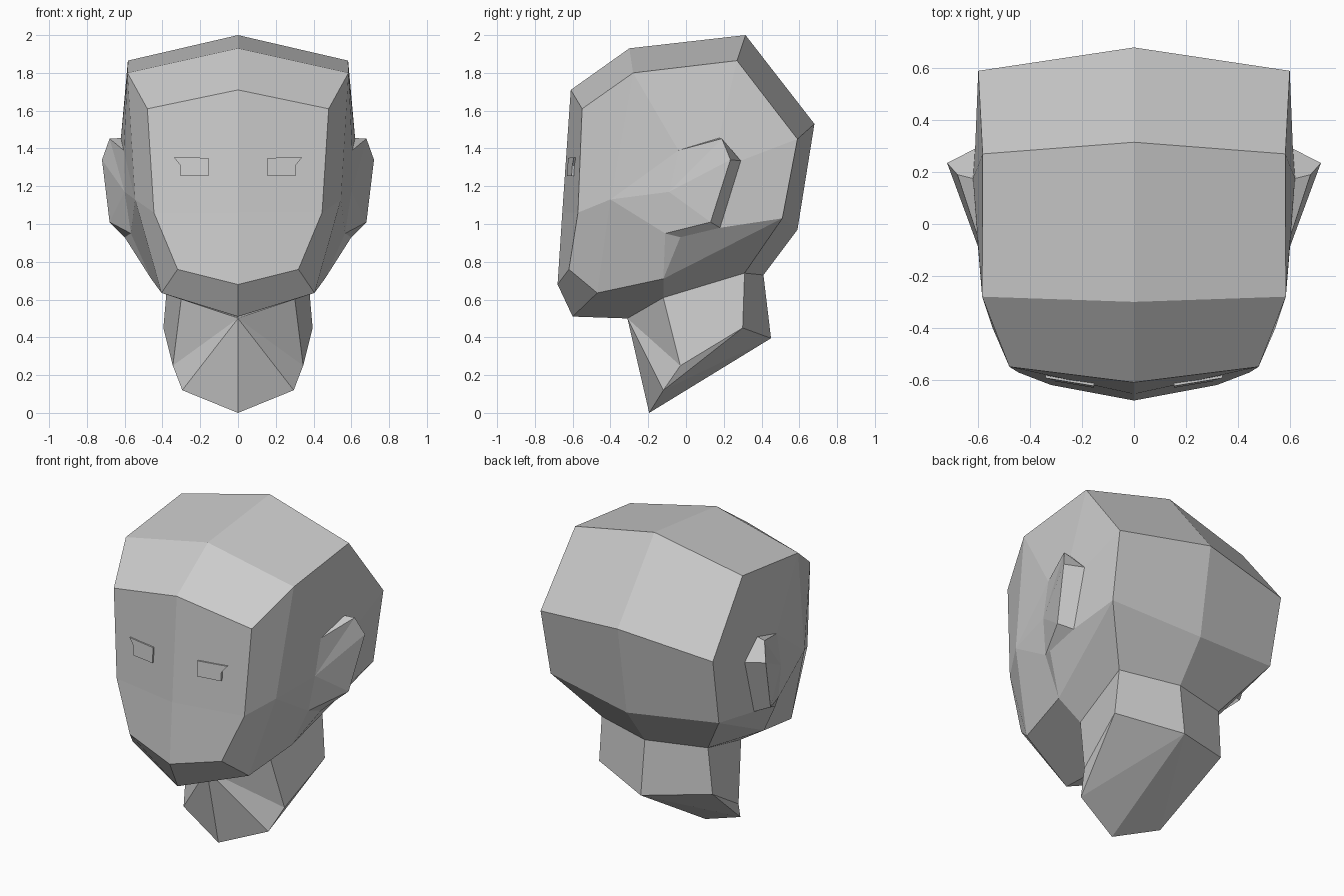
import bpy, bmesh
from mathutils import Vector

if "Cube" in bpy.data.objects:
    bpy.data.objects.remove(bpy.data.objects["Cube"])

clay = bpy.data.materials.new("clay_grey")
clay.diffuse_color = (0.6, 0.6, 0.6, 1)
clay.use_nodes = True
clay.node_tree.nodes["Principled BSDF"].inputs["Base Color"].default_value = clay.diffuse_color


def mirrored_part(name, faces, centre):
    """Half shell facing away from centre, mirrored across x = 0."""
    bm = bmesh.new()
    for pts in faces:
        f = bm.faces.new([bm.verts.new(p) for p in pts])
        f.normal_update()
        if f.normal.dot(f.calc_center_median() - Vector(centre)) < 0:
            f.normal_flip()
    bmesh.ops.remove_doubles(bm, verts=bm.verts, dist=0.0005)
    mesh = bpy.data.meshes.new(name)
    bm.to_mesh(mesh)
    bm.free()
    mesh.materials.append(clay)
    ob = bpy.data.objects.new(name, mesh)
    bpy.context.collection.objects.link(ob)
    mod = ob.modifiers.new("mirror", 'MIRROR')
    mod.use_clip = True
    return ob


# Skull: centre-line profile (y, z) from under the chin, over the top, to the nape
middle = [(0, y, z) for y, z in [
    (-0.60, 0.51), (-0.68, 0.68), (-0.655, 1.06), (-0.61, 1.71), (-0.30, 1.93),
    (0.315, 2.0), (0.68, 1.53), (0.59, 0.97), (0.41, 0.73)]]
# Matching rim where the skull turns onto the side of the head
rim = [(0.405, -0.47, 0.635), (0.32, -0.62, 0.76), (0.445, -0.572, 1.06),
       (0.48, -0.55, 1.61), (0.585, -0.28, 1.80), (0.583, 0.27, 1.865),
       (0.60, 0.59, 1.45), (0.586, 0.51, 1.03), (0.37, 0.31, 0.74)]
jaw, chin, cheek, brow, top_front, top_back, back, back_low, nape = rim

# Side of head and neck joints
temple = (0.545, -0.40, 1.13)
jaw_mid = (0.46, -0.12, 0.71)
throat = (0, -0.31, 0.50)
neck_side = (0.30, -0.12, 0.61)

# Ear root on the head, and its raised outer edge
root = [(0.60, -0.09, 1.17), (0.605, -0.04, 1.39), (0.62, 0.175, 1.455),
        (0.612, 0.29, 1.335), (0.60, 0.18, 0.98), (0.60, -0.03, 0.93),
        (0.567, -0.11, 0.95)]
hinge, ear_front, r_top, r_back, r_low, r_lobe, ear_base = root
e_top, e_back, e_low = (0.68, 0.19, 1.452), (0.72, 0.235, 1.34), (0.68, 0.13, 1.01)

# Head: strip around the skull, side panels, underside
head = [[middle[i], middle[i + 1], rim[i + 1], rim[i]] for i in range(len(rim) - 1)]
head += [
    [brow, top_front, temple, cheek], [cheek, temple, jaw, chin],
    [temple, ear_base, jaw_mid, jaw], [temple, hinge, ear_base],
    [temple, top_front, ear_front], [temple, ear_front, hinge],
    [top_front, top_back, r_top, ear_front], [top_back, back, r_back, r_top],
    [back, back_low, r_low, r_back], [back_low, jaw_mid, r_lobe, r_low],
    [jaw_mid, ear_base, r_lobe],
    [middle[0], jaw, jaw_mid, neck_side, throat],
    [jaw_mid, back_low, nape, neck_side]]
mirrored_part("head", head, (0, 0, 1.2))

# Ears: sloped front fan and a rim behind it
ears = [[hinge, ear_front, e_top], [hinge, e_top, e_back], [hinge, e_back, e_low],
        [hinge, e_low, ear_base], [ear_front, r_top, e_top],
        [e_top, r_top, r_back, e_back], [e_back, r_back, r_low, e_low],
        [e_low, r_low, r_lobe, ear_base]]
mirrored_part("ears", ears, (0.61, 0.1, 1.17))

# Neck: angled stump cut off by a sloping base
n_back, n_corner = (0, 0.45, 0.395), (0.395, 0.30, 0.45)
n_side, n_front, n_tip = (0.345, -0.03, 0.25), (0.295, -0.12, 0.12), (0, -0.195, 0)
neck = [[throat, neck_side, n_side], [throat, n_side, n_front], [throat, n_front, n_tip],
        [neck_side, nape, n_corner, n_side], [nape, middle[-1], n_back, n_corner],
        [n_back, n_corner, n_front], [n_corner, n_side, n_front],
        [n_back, n_front, n_tip]]
mirrored_part("neck", neck, (0, 0.1, 0.45))

# Eyes: thin raised plates with a flared outer corner, following the face slope
outline = [(0.155, 1.35), (0.34, 1.353), (0.305, 1.31), (0.305, 1.255), (0.155, 1.255)]


def face_point(x, z, lift):
    return (x, -0.637 + 0.165 * x + 0.068 * (z - 1.3) - lift, z)


outer = [face_point(x, z, 0.016) for x, z in outline]
inner = [face_point(x, z, -0.008) for x, z in outline]
eyes = [outer]
eyes += [[outer[i - 1], outer[i], inner[i], inner[i - 1]] for i in range(len(outline))]
mirrored_part("eyes", eyes, (0.235, -0.59, 1.305))
